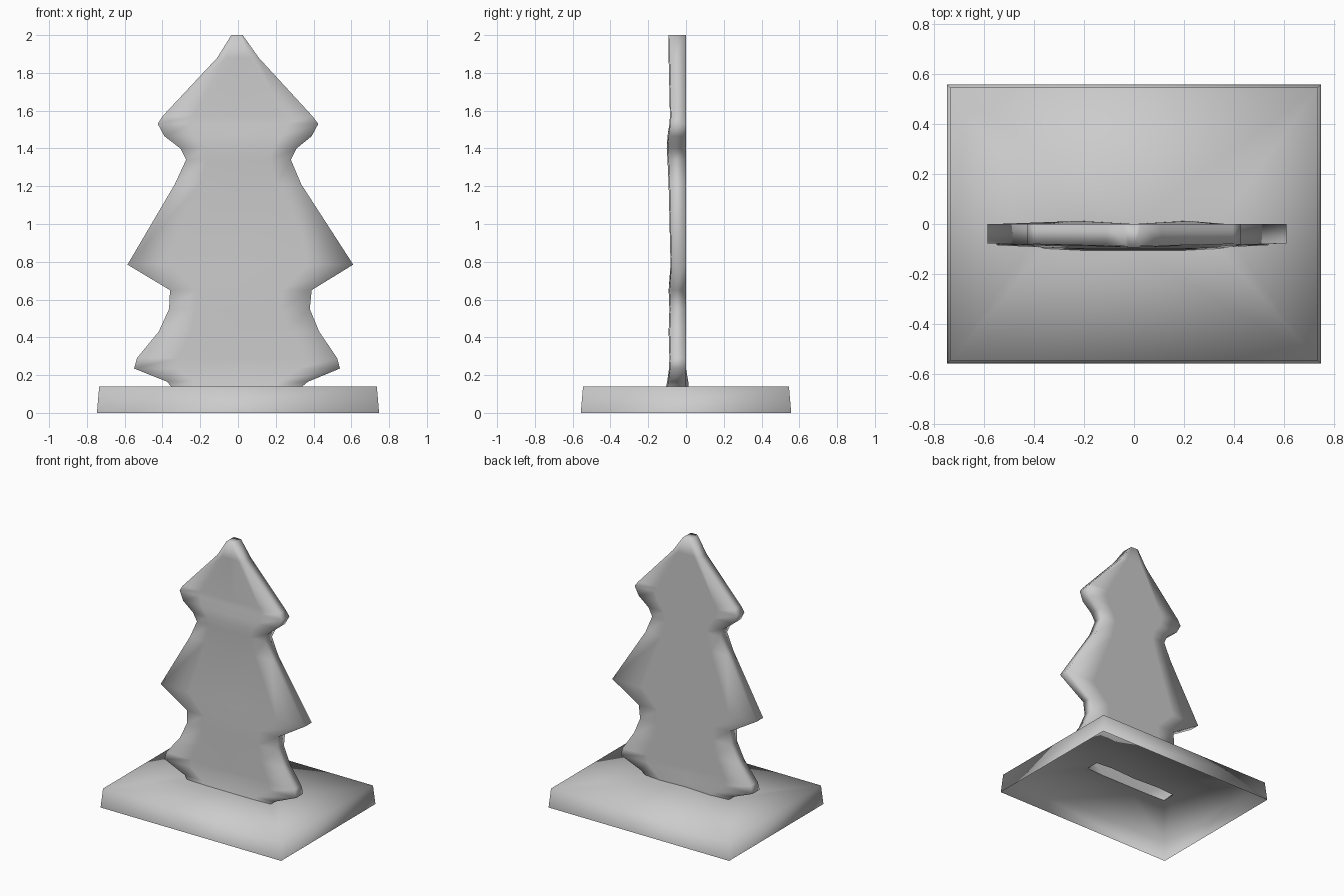
import bpy, bmesh

if "Cube" in bpy.data.objects:
    bpy.data.objects.remove(bpy.data.objects["Cube"])

# Tree outline rows, bottom to top: z, left x, right x, front y, back y
ROWS = [
    (0.14, -0.355, 0.34, -0.105, 0.012), (0.165, -0.375, 0.37, -0.10, 0.012),
    (0.235, -0.55, 0.54, -0.09, 0.0), (0.29, -0.535, 0.525, -0.088, 0.0),
    (0.43, -0.42, 0.43, -0.092, 0.0), (0.55, -0.365, 0.38, -0.088, 0.0),
    (0.65, -0.36, 0.39, -0.092, 0.0), (0.785, -0.585, 0.61, -0.082, 0.0),
    (1.21, -0.335, 0.335, -0.092, 0.0), (1.34, -0.275, 0.28, -0.098, 0.0),
    (1.40, -0.305, 0.31, -0.102, 0.0), (1.465, -0.39, 0.39, -0.098, 0.0),
    (1.53, -0.425, 0.425, -0.088, 0.0), (1.57, -0.40, 0.395, -0.085, 0.0),
    (1.88, -0.11, 0.11, -0.092, 0.0), (2.0, -0.035, 0.025, -0.093, 0.0),
]


def section(z, xl, xr, yf, yb):
    """Closed cross-section of the thin tree plate at one height."""
    m = (yf + yb) / 2
    edge_f = m + (yf - m) * 0.88
    front = [(xl, edge_f), (xl * .6, yf), (0, yf), (xr * .6, yf), (xr, edge_f)]
    back = [(xr, 0), (xr * .6, yb), (0, 0), (xl * .6, yb), (xl, 0)]
    return [(x, y, z) for x, y in front + back]


def ring(bm, pts):
    return [bm.verts.new(p) for p in pts]


def skin(bm, a, b):
    n = len(a)
    for i in range(n):
        j = (i + 1) % n
        bm.faces.new((a[i], a[j], b[j], b[i]))


def finish(bm, name):
    me = bpy.data.meshes.new(name)
    bm.to_mesh(me)
    bm.free()
    for p in me.polygons:
        p.use_smooth = True
    ob = bpy.data.objects.new(name, me)
    bpy.context.collection.objects.link(ob)
    return ob


def rect(w, d, z):
    return [(-w, -d, z), (w, -d, z), (w, d, z), (-w, d, z)]


# Flat tree, hollow and open underneath
bm = bmesh.new()
rings = [ring(bm, section(*r)) for r in ROWS]
for a, b in zip(rings, rings[1:]):
    skin(bm, a, b)
bm.faces.new(rings[-1])
finish(bm, "tree_plate")

# Base: tapered open-bottomed tray with a slot under the tree
bm = bmesh.new()
low = ring(bm, rect(0.747, 0.557, 0.0))
top = ring(bm, rect(0.735, 0.545, 0.14))
skin(bm, low, top)
slot = ring(bm, section(*ROWS[0]))
loop = [bm.edges.get((top[i], top[(i + 1) % 4])) for i in range(4)]
loop += [bm.edges.new((slot[i], slot[(i + 1) % len(slot)])) for i in range(len(slot))]
bmesh.ops.triangle_fill(bm, edges=loop, use_beauty=True, normal=(0, 0, 1))
bmesh.ops.recalc_face_normals(bm, faces=bm.faces)
if sum(f.normal.z for f in bm.faces) < 0:
    bmesh.ops.reverse_faces(bm, faces=bm.faces)
finish(bm, "base")
